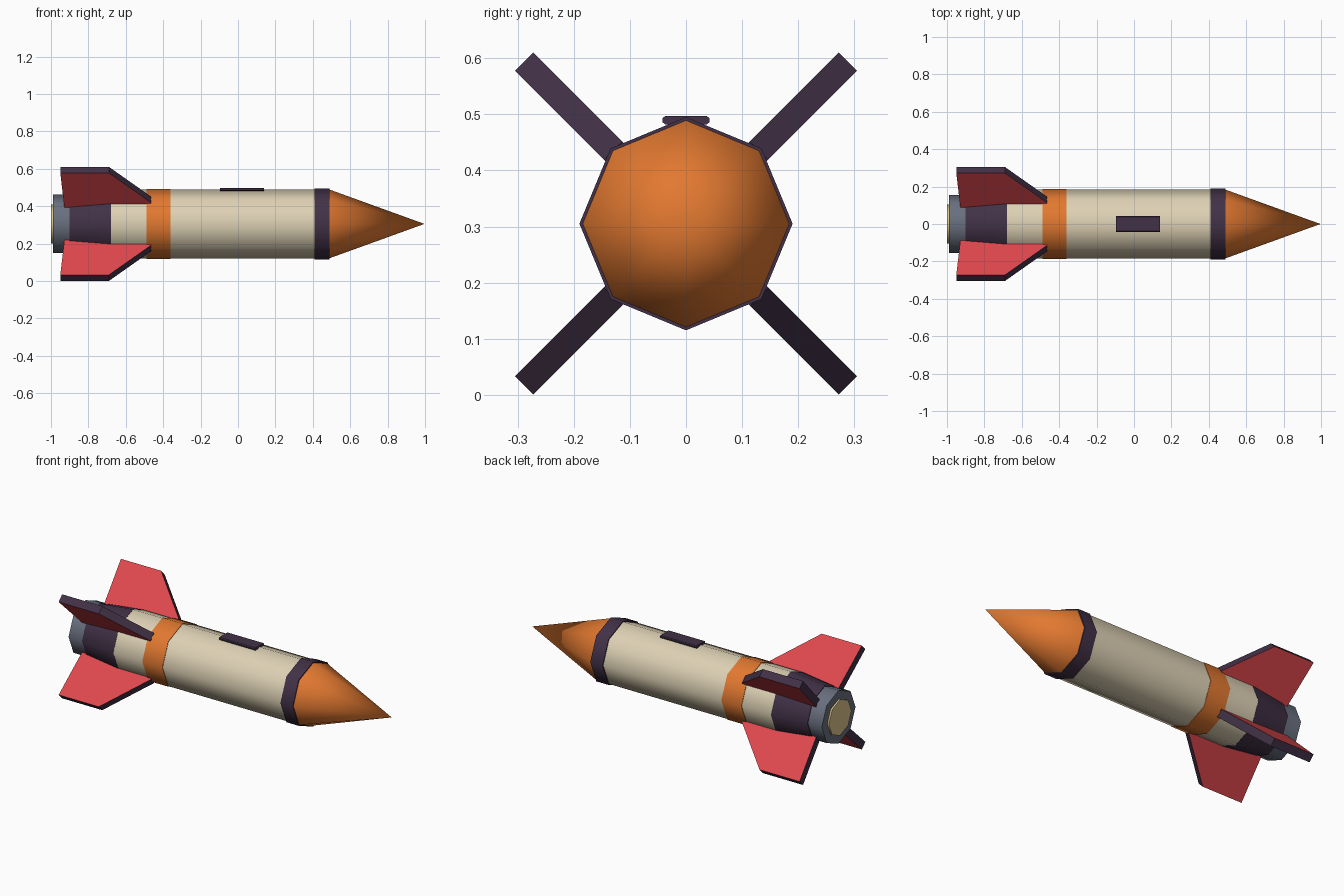
import bpy, bmesh, math
from mathutils import Matrix, Vector

cube = bpy.data.objects.get("Cube")
if cube:
    bpy.data.objects.remove(cube, do_unlink=True)

AXIS_Z = 0.305
SIDES = 8


def material(name, rgb):
    m = bpy.data.materials.new(name)
    m.use_nodes = True
    m.diffuse_color = (*rgb, 1)
    m.node_tree.nodes["Principled BSDF"].inputs["Base Color"].default_value = (*rgb, 1)
    return m


CREAM = material("cream", (0.73, 0.64, 0.46))
ORANGE = material("orange", (0.76, 0.19, 0.03))
RED = material("red", (0.75, 0.065, 0.075))
DARK = material("dark_purple", (0.054, 0.031, 0.063))
GREY = material("slate_grey", (0.14, 0.16, 0.21))
YELLOW = material("pale_yellow", (0.72, 0.56, 0.26))


def finish(name, bm, mats):
    bmesh.ops.recalc_face_normals(bm, faces=bm.faces)
    mesh = bpy.data.meshes.new(name)
    bm.to_mesh(mesh)
    bm.free()
    for m in mats:
        mesh.materials.append(m)
    obj = bpy.data.objects.new(name, mesh)
    bpy.context.collection.objects.link(obj)
    return obj


def section(name, x0, r0, x1, r1, mat):
    """Octagonal hull section along x, from radius r0 at x0 to r1 at x1."""
    bm = bmesh.new()
    bmesh.ops.create_cone(bm, cap_ends=True, segments=SIDES, radius1=r0,
                          radius2=r1, depth=x1 - x0)
    turn = Matrix.Rotation(math.radians(90), 4, 'Y')
    place = Matrix.Translation(((x0 + x1) / 2, 0, AXIS_Z))
    bmesh.ops.transform(bm, matrix=place @ turn, verts=bm.verts)
    if r1 == 0:
        bmesh.ops.remove_doubles(bm, verts=bm.verts, dist=1e-5)
    obj = finish(name, bm, [mat])
    bpy.ops.object.select_all(action='DESELECT')
    obj.select_set(True)
    bpy.context.view_layer.objects.active = obj
    bpy.ops.object.shade_smooth_by_angle(angle=math.radians(50))
    return obj


def extrude_outline(points, direction):
    """Closed slab made from an outline pushed along a direction."""
    bm = bmesh.new()
    face = bm.faces.new([bm.verts.new(p) for p in points])
    new = bmesh.ops.extrude_face_region(bm, geom=[face])["geom"]
    moved = [v for v in new if isinstance(v, bmesh.types.BMVert)]
    bmesh.ops.translate(bm, vec=direction, verts=moved)
    bmesh.ops.recalc_face_normals(bm, faces=bm.faces)
    return bm


# Hull, from tail to nose
section("exhaust_disc", -1.0, 0.105, -0.97, 0.105, YELLOW)
section("nozzle", -0.99, 0.156, -0.9, 0.156, GREY)
section("tail", -0.9, 0.16, -0.68, 0.185, DARK)
section("body", -0.68, 0.184, 0.41, 0.184, CREAM)
section("body_band", -0.49, 0.187, -0.36, 0.187, ORANGE)
section("nose_collar", 0.408, 0.19, 0.488, 0.19, DARK)
section("nose_cone", 0.488, 0.184, 0.997, 0, ORANGE)

# Four diagonal fins: red sides, dark rims
FIN = [(-0.95, 0.408), (-0.69, 0.408), (-0.465, 0.184), (-0.47, 0.155), (-0.927, 0.13)]
THICK = 0.046
for i, name in enumerate(["fin_upper_back", "fin_upper_front",
                          "fin_lower_front", "fin_lower_back"]):
    bm = extrude_outline([(x, -THICK / 2, r) for x, r in FIN], Vector((0, THICK, 0)))
    for f in bm.faces:
        f.material_index = 0 if abs(f.normal.y) > 0.9 else 1
    spin = Matrix.Rotation(math.radians(-45 + 90 * i), 4, 'X')
    bmesh.ops.transform(bm, matrix=Matrix.Translation((0, 0, AXIS_Z)) @ spin, verts=bm.verts)
    finish(name, bm, [RED, DARK])

# Hatch plate on top, with chamfered long edges
half = [(0.037, 0.497), (0.042, 0.493), (0.042, 0.486), (0.037, 0.482)]
outline = half + [(-y, z) for y, z in reversed(half)]
bm = extrude_outline([(-0.095, y, z) for y, z in outline], Vector((0.234, 0, 0)))
finish("top_hatch", bm, [DARK])
